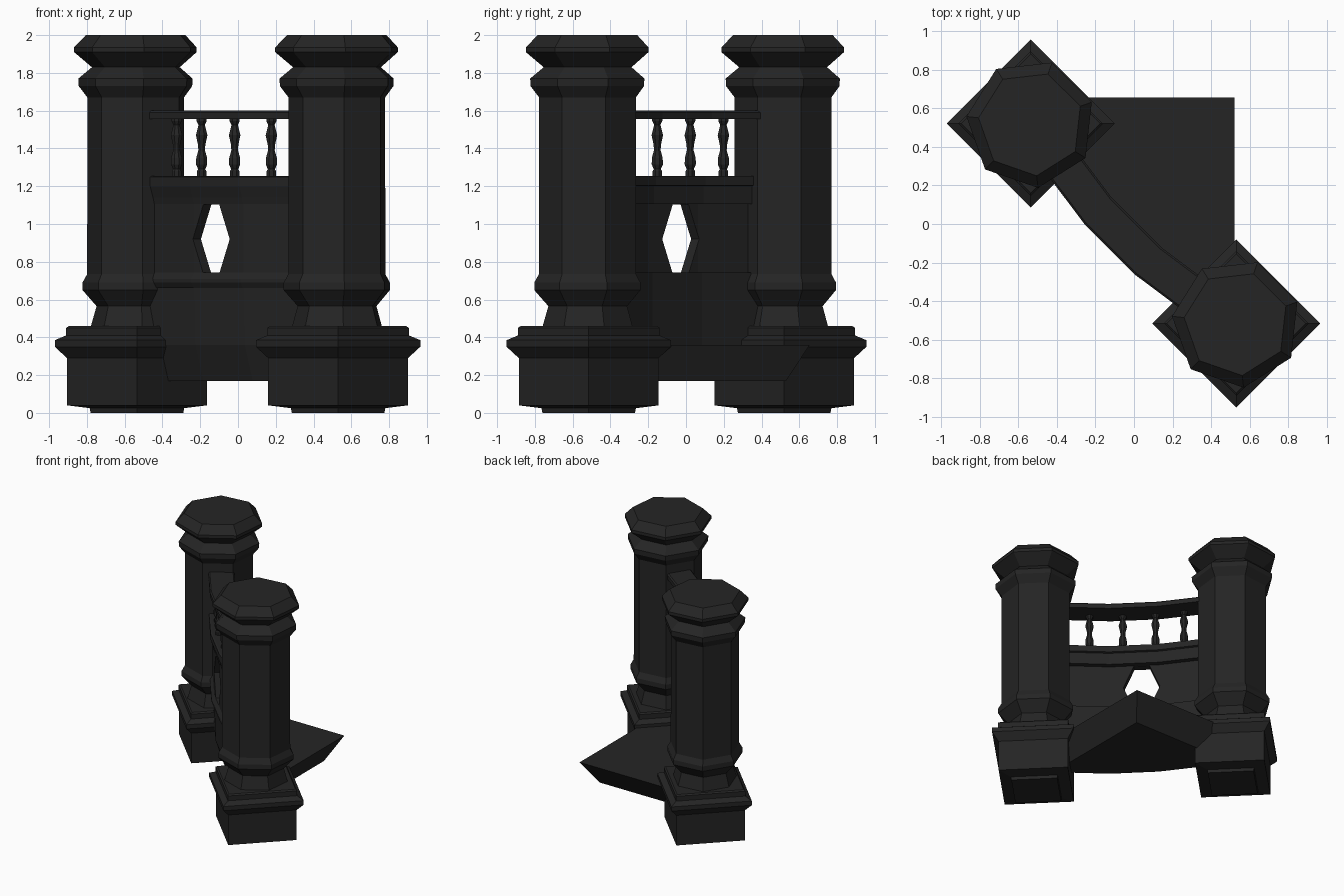
import bpy, bmesh, math
from mathutils import Vector

if "Cube" in bpy.data.objects:
    bpy.data.objects.remove(bpy.data.objects["Cube"])

dark = bpy.data.materials.new("dark_stone")
dark.diffuse_color = (0.018, 0.018, 0.018, 1)
dark.use_nodes = True
dark.node_tree.nodes["Principled BSDF"].inputs["Base Color"].default_value = dark.diffuse_color
R2 = math.sqrt(2)


def finish(bm, name):
    bmesh.ops.recalc_face_normals(bm, faces=bm.faces)
    mesh = bpy.data.meshes.new(name)
    bm.to_mesh(mesh)
    bm.free()
    mesh.materials.append(dark)
    ob = bpy.data.objects.new(name, mesh)
    bpy.context.collection.objects.link(ob)
    return ob


def skin(name, rings):
    """Join equal-length rings of points with quads and cap both ends."""
    bm = bmesh.new()
    vs = [[bm.verts.new(p) for p in ring] for ring in rings]
    n = len(vs[0])
    for a, b in zip(vs, vs[1:]):
        for i in range(n):
            j = (i + 1) % n
            bm.faces.new((a[i], a[j], b[j], b[i]))
    bm.faces.new(vs[0])
    bm.faces.new(vs[-1])
    return finish(bm, name)


def lathe(name, profile, sides, phase, x, y):
    angles = [math.radians(phase) + math.tau * i / sides for i in range(sides)]
    return skin(name, [[(x + r * math.cos(a), y + r * math.sin(a), z) for a in angles]
                       for r, z in profile])


def world(u, v, z):
    """u runs along the wall between pillars, v points out of its front."""
    return Vector(((u - v) / R2, (-u - v) / R2, z))


# The wall bows outwards in three flat stretches: (u, setback)
STATIONS = [(-0.57, 0.055), (-0.18, 0), (0.19, 0), (0.57, 0.055)]


def sweep(name, section):
    return skin(name, [[world(u, v - d, z) for v, z in section] for u, d in STATIONS])


# Pillars on square plinths
plinth = [(.245, 0), (.25, .025), (.37, .04), (.37, .29), (.435, .35), (.435, .385),
          (.375, .41), (.375, .45), (.36, .46)]
column = [(.25, .44), (.245, .46), (.215, .565), (.29, .65), (.29, .69), (.265, .735),
          (.264, 1.67), (.31, 1.73), (.312, 1.77), (.24, 1.83), (.335, 1.91),
          (.335, 1.935), (.272, 2.0)]
for side, x, y in (("left", -.535, .52), ("right", .53, -.515)):
    lathe(side + "_plinth", plinth, 4, 0, x, y)
    lathe(side + "_pillar", column, 7, -83.5, x, y)

# Wall layers from bottom to top
sweep("lower_wall", [(.02, .17), (.08, .17), (.14, .36), (.15, .67), (.06, .67), (.06, .36)])
sweep("ledge", [(.06, .66), (.155, .66), (.172, .69), (.172, .71), (.15, .742), (.06, .742)])
panel = sweep("pierced_panel", [(.09, .735), (.15, .735), (.15, 1.115), (.09, 1.115)])
sweep("cornice", [(.05, 1.105), (.152, 1.105), (.16, 1.14), (.178, 1.2), (.178, 1.25),
                  (.165, 1.255), (.035, 1.255), (.035, 1.205), (.05, 1.2)])
sweep("handrail", [(-.015, 1.555), (.182, 1.555), (.182, 1.59), (.172, 1.6),
                   (-.005, 1.6), (-.015, 1.59)])

# Six-sided opening in the panel
hole = [(-.138, .92), (-.06, 1.102), (.06, 1.102), (.138, .92), (.06, .738), (-.06, .738)]
cutter = skin("opening_cutter", [[world(u - .05, v, z) for u, z in hole] for v in (-.1, .3)])
cutter.hide_render = True
cut = panel.modifiers.new("opening", 'BOOLEAN')
cut.object = cutter
cut.solver = 'EXACT'
bpy.context.view_layer.objects.active = panel
bpy.ops.object.modifier_apply(modifier="opening")
bpy.data.objects.remove(cutter)

# Turned balusters
turned = [(.027, 1.25), (.027, 1.28), (.02, 1.29), (.032, 1.315), (.031, 1.35), (.019, 1.39),
          (.021, 1.42), (.033, 1.47), (.018, 1.525), (.029, 1.545), (.029, 1.56)]
for i, (u, v) in enumerate(((-.37, .09), (-.152, .12), (.095, .12), (.345, .095))):
    p = world(u, v, 0)
    lathe("baluster_%d" % (i + 1), turned, 8, 22.5, p.x, p.y)

# Triangular floor slab with an undercut rim
front_top = [world(u, .1 - d, .36) for u, d in reversed(STATIONS)]
front_low = [world(u, .07 - d, .17) for u, d in reversed(STATIONS)]
top = [(-.45, .655, .36), (.52, .655, .36), (.52, -.45, .36)] + front_top
low = [(-.42, .53, .17), (.42, .53, .17), (.42, -.42, .17)] + front_low
skin("floor_slab", [low, top])
